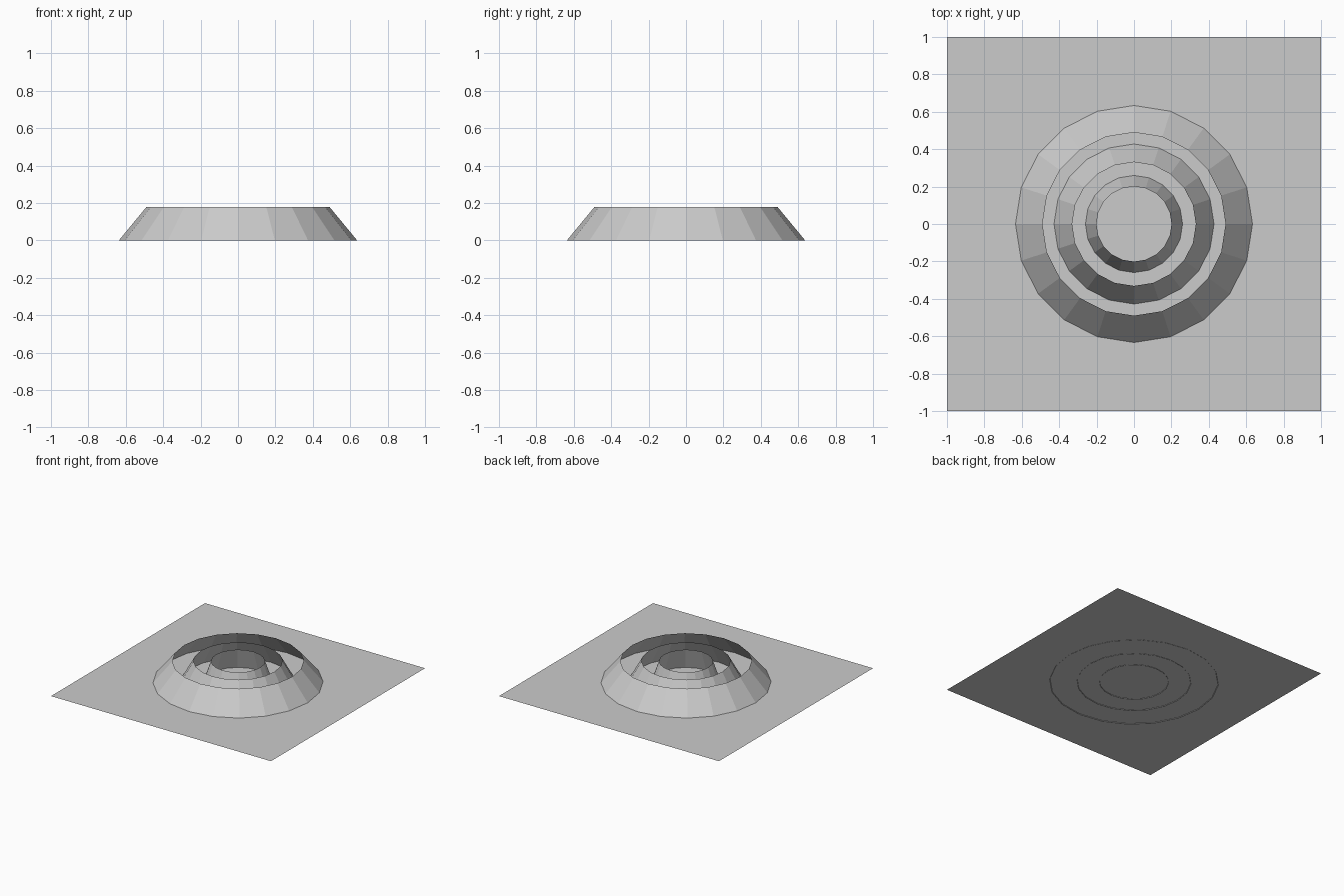
import bpy
import math

cube = bpy.data.objects.get("Cube")
if cube:
    bpy.data.objects.remove(cube, do_unlink=True)

# Single plain grey
GREY = (0.6, 0.6, 0.6, 1.0)
grey = bpy.data.materials.new("plain_grey")
grey.use_nodes = True
grey.diffuse_color = GREY
for node in grey.node_tree.nodes:
    if node.type == "BSDF_PRINCIPLED":
        node.inputs["Base Color"].default_value = GREY

SIDES = 20
HEIGHT = 0.178
SHEET_Z = 0.004


def add_object(name, verts, faces):
    mesh = bpy.data.meshes.new(name)
    mesh.from_pydata(verts, [], faces)
    mesh.materials.append(grey)
    obj = bpy.data.objects.new(name, mesh)
    bpy.context.collection.objects.link(obj)
    return obj


def add_ring_wall(name, base_radius, top_radius):
    """Open, tapered wall with flat facets."""
    verts = []
    for radius, z in ((base_radius, 0), (top_radius, HEIGHT)):
        for i in range(SIDES):
            angle = math.tau * i / SIDES
            verts.append((radius * math.cos(angle), radius * math.sin(angle), z))
    faces = []
    for i in range(SIDES):
        j = (i + 1) % SIDES
        faces.append((i, j, j + SIDES, i + SIDES))
    return add_object(name, verts, faces)


# Square ground sheet, just above the lower edges of the walls
corners = [(-1, -1), (1, -1), (1, 1), (-1, 1)]
add_object("ground_sheet", [(x, y, SHEET_Z) for x, y in corners], [(0, 1, 2, 3)])

# Three concentric walls of equal height
add_ring_wall("outer_wall", 0.637, 0.49)
add_ring_wall("middle_wall", 0.43, 0.331)
add_ring_wall("inner_wall", 0.261, 0.201)
